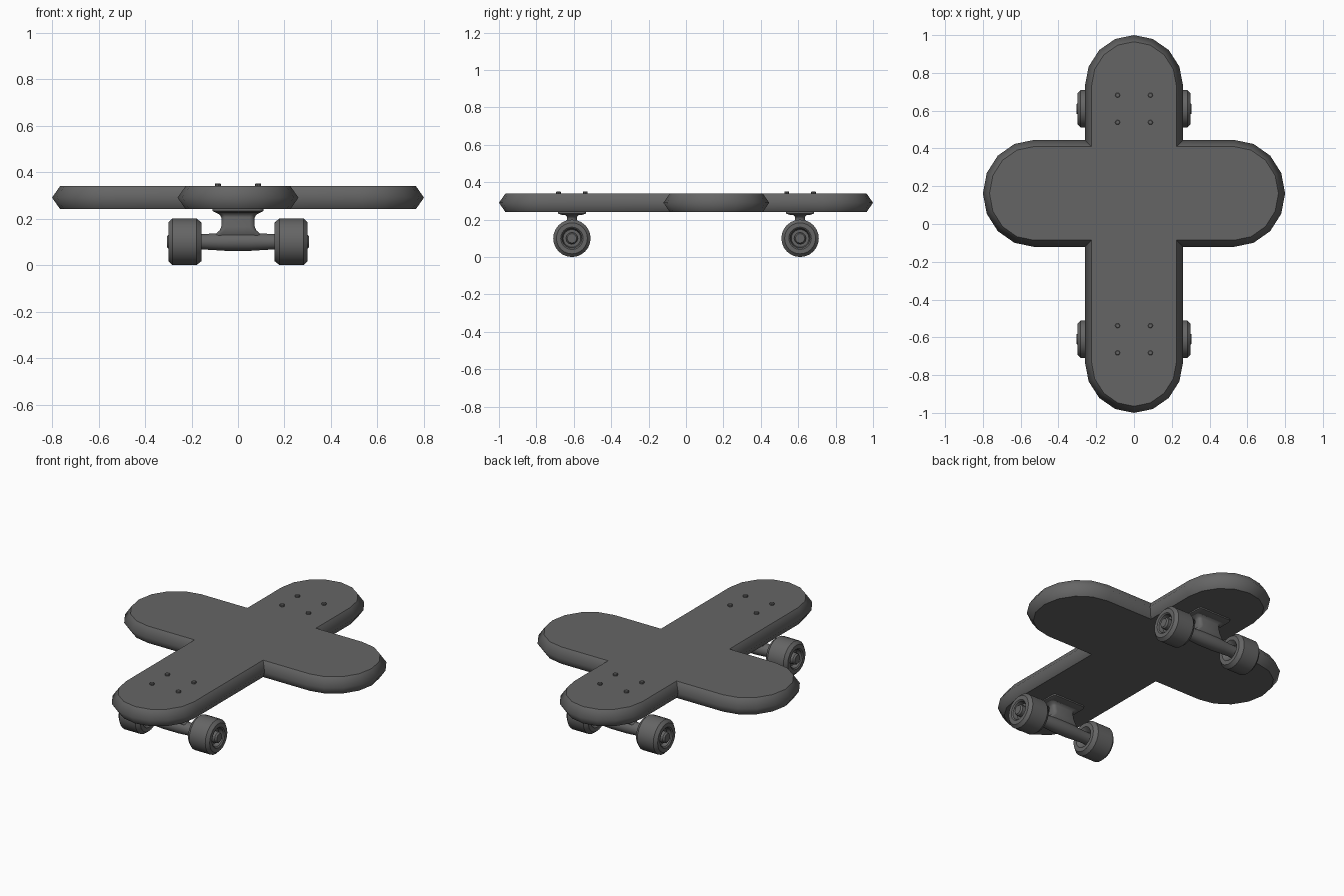
import bpy, bmesh
from math import sin, cos, pi, radians

if "Cube" in bpy.data.objects:
    bpy.data.objects.remove(bpy.data.objects["Cube"])

grey = bpy.data.materials.new("dark grey")
grey.use_nodes = True
colour = (0.13, 0.13, 0.13, 1)
grey.diffuse_color = colour
grey.node_tree.nodes["Principled BSDF"].inputs["Base Color"].default_value = colour


def loft(name, rings, closed=False, angle=35):
    """Skin a list of equal point rings; cap the ends unless closed."""
    bm = bmesh.new()
    loops = [[bm.verts.new(p) for p in ring] for ring in rings]
    pairs = list(zip(loops, loops[1:]))
    if closed:
        pairs.append((loops[-1], loops[0]))
    else:
        bm.faces.new(loops[0])
        bm.faces.new(loops[-1])
    n = len(loops[0])
    for a, b in pairs:
        for i in range(n):
            j = (i + 1) % n
            bm.faces.new((a[i], a[j], b[j], b[i]))
    bmesh.ops.recalc_face_normals(bm, faces=bm.faces)
    mesh = bpy.data.meshes.new(name)
    bm.to_mesh(mesh)
    bm.free()
    mesh.materials.append(grey)
    ob = bpy.data.objects.new(name, mesh)
    bpy.context.collection.objects.link(ob)
    bpy.ops.object.select_all(action='DESELECT')
    ob.select_set(True)
    bpy.context.view_layer.objects.active = ob
    bpy.ops.object.shade_smooth_by_angle(angle=radians(angle))
    return ob


def lathe(name, profile, centre, axis="x", sides=24, closed=False):
    """Turn (position along axis, radius) pairs around the x or z axis."""
    cx, cy, cz = centre
    rings = []
    for t, r in profile:
        ring = []
        for k in range(sides):
            u, v = r * cos(2 * pi * k / sides), r * sin(2 * pi * k / sides)
            ring.append((cx + t, cy + u, cz + v) if axis == "x" else (cx + u, cy + v, cz + t))
        rings.append(ring)
    return loft(name, rings, closed)


# Deck: a cross of two round-ended boards with a pointed rim
WIDE, HALF, LENGTH, SPAN, CAP = 0.26, 0.283, 1.0, 0.8, 0.27
WING_Y = 0.162


def deck_outline(inset, z):
    points = []
    for k, (reach, half, shift) in enumerate([(SPAN, HALF, WING_Y), (LENGTH, WIDE, 0)] * 2):
        turn = k * pi / 2
        r, h = reach - inset, half - inset
        arm = []
        # inner corner sits where neighbouring arms meet
        for i in range(9):
            a = -pi / 2 + pi * i / 8
            arm.append((reach - CAP + (r - reach + CAP) * cos(a), h * sin(a)))
        c, s = round(cos(turn)), round(sin(turn))
        for x, y in arm:
            points.append((x * c - y * s, x * s + y * c + shift, z))
        sx, sy = [(1, 1), (-1, 1), (-1, -1), (1, -1)][k]
        points.append((sx * (WIDE - inset), WING_Y + sy * (HALF - inset), z))
    return points


deck = loft("deck", [deck_outline(0.035, 0.24), deck_outline(0, 0.29),
                     deck_outline(0.035, 0.34)], angle=180)
per_ring = len(deck.data.vertices) // 3
for e in deck.data.edges:
    a, b = e.vertices
    on_face = a // per_ring == b // per_ring and a // per_ring != 1
    at_corner = a % per_ring == b % per_ring and a % per_ring % 10 == 9
    e.use_edge_sharp = on_face or at_corner


def rounded_box_ring(hx, hy, z, y, corner):
    ring = []
    r = min(corner, hx, hy)
    for k, (sx, sy) in enumerate([(1, 1), (-1, 1), (-1, -1), (1, -1)]):
        for i in range(4):
            a = pi / 2 * (k + i / 3)
            ring.append((sx * (hx - r) + r * cos(a), y + sy * (hy - r) + r * sin(a), z))
    return ring


WHEEL = [(0.185, 0.035), (0.165, 0.052), (0.157, 0.06), (0.157, 0.083), (0.178, 0.1),
         (0.282, 0.1), (0.299, 0.083), (0.299, 0.06), (0.293, 0.053), (0.268, 0.047),
         (0.268, 0.02), (0.185, 0.02)]
NUT = [(0.26, 0.032), (0.296, 0.032), (0.305, 0.025)]
AXLE = [(-0.2, 0.033), (-0.15, 0.033), (-0.1, 0.036), (-0.05, 0.039), (0.05, 0.039),
        (0.1, 0.036), (0.15, 0.033), (0.2, 0.033)]
HANGER = [(0.11, 0.02, 0.12), (0.092, 0.03, 0.137), (0.078, 0.034, 0.15),
          (0.072, 0.034, 0.165), (0.072, 0.026, 0.205), (0.077, 0.026, 0.215),
          (0.092, 0.036, 0.224)]

for end, y in (("front", -0.61), ("back", 0.61)):
    # Truck: axle, hanger and base plate
    lathe(end + "_axle", AXLE, (0, y, 0.1))
    loft(end + "_hanger", [rounded_box_ring(hx, hy, z, y, 0.02) for hx, hy, z in HANGER], angle=50)
    loft(end + "_base_plate", [rounded_box_ring(hx, hy, z, y, 0.02) for hx, hy, z in
                               ((0.092, 0.05, 0.224), (0.11, 0.075, 0.232), (0.11, 0.075, 0.242))])
    for side, s in (("left", 1), ("right", -1)):
        # Wheels with recessed hubs
        lathe(f"{end}_{side}_wheel", [(s * t, r) for t, r in WHEEL], (0, y, 0.1), closed=True)
        lathe(f"{end}_{side}_nut", [(s * t, r) for t, r in NUT], (0, y, 0.1), sides=12)
        # Bolts through the deck
        for row in (-1, 1):
            lathe(f"{end}_{side}_bolt", [(0.33, 0.013), (0.348, 0.013), (0.351, 0.01)],
                  (s * 0.087, y + row * 0.072, 0), axis="z", sides=10)
